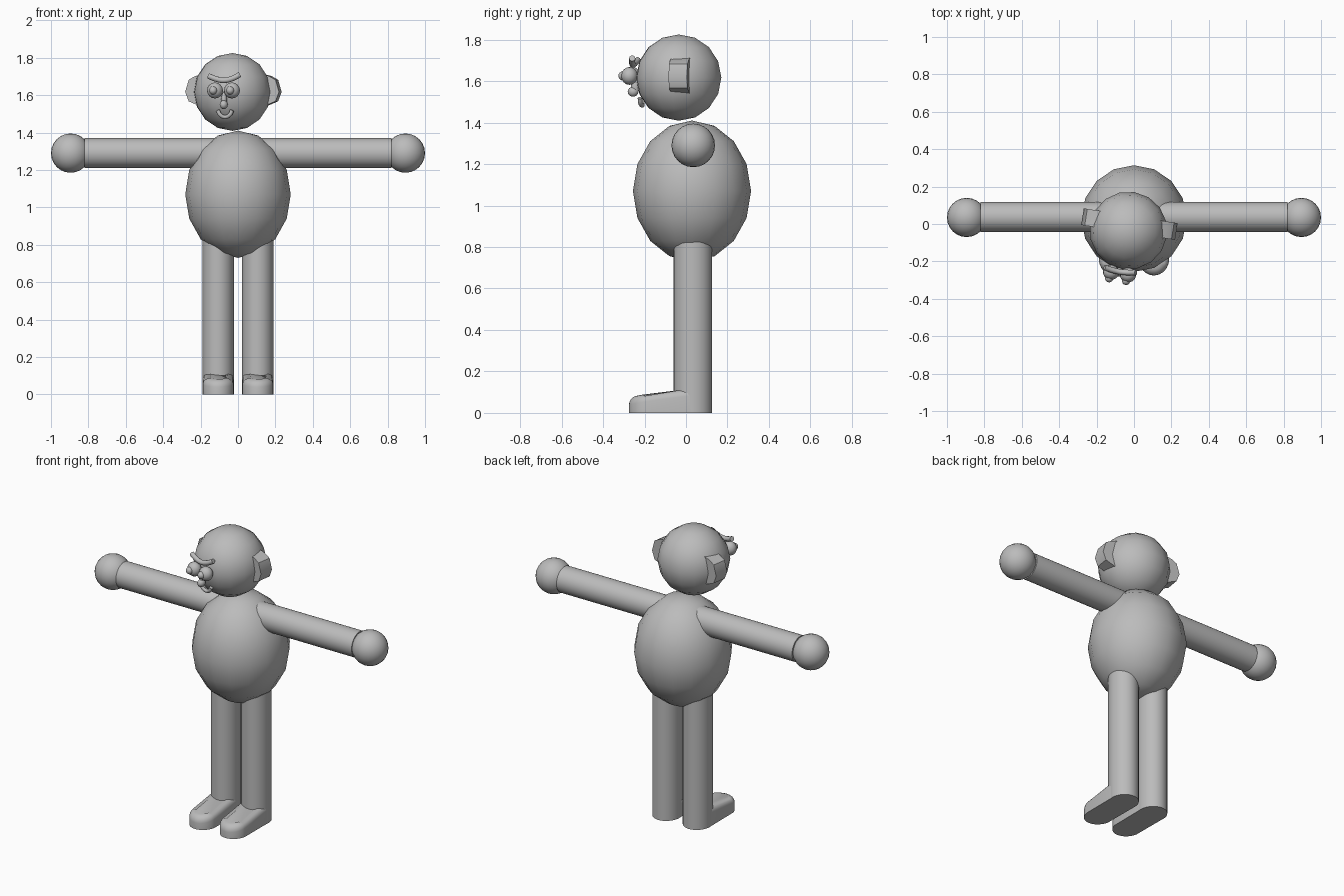
import bpy, bmesh, math
from mathutils import Matrix, Vector

cube = bpy.data.objects.get("Cube")
if cube:
    bpy.data.objects.remove(cube, do_unlink=True)

# One plain colour for the whole figure
GREY = (0.5, 0.5, 0.5, 1)
grey = bpy.data.materials.new("plain grey")
grey.use_nodes = True
grey.diffuse_color = GREY
grey.node_tree.nodes["Principled BSDF"].inputs["Base Color"].default_value = GREY

HEAD = Vector((-0.03, -0.035, 1.617))
HEAD_FRAME = Matrix.Translation(HEAD) @ Matrix.Rotation(math.radians(-9), 4, 'Z')


def finish(bm, name, matrix=Matrix(), angle=60):
    bmesh.ops.recalc_face_normals(bm, faces=bm.faces)
    mesh = bpy.data.meshes.new(name)
    bm.to_mesh(mesh)
    bm.free()
    mesh.materials.append(grey)
    mesh.shade_smooth()
    mesh.set_sharp_from_angle(angle=math.radians(angle))
    ob = bpy.data.objects.new(name, mesh)
    ob.matrix_world = matrix
    bpy.context.collection.objects.link(ob)
    return ob


def ball(name, centre, radii, segs=16, frame=Matrix()):
    bm = bmesh.new()
    bmesh.ops.create_uvsphere(bm, u_segments=segs, v_segments=segs // 2, radius=1)
    bmesh.ops.scale(bm, vec=radii, verts=bm.verts)
    return finish(bm, name, frame @ Matrix.Translation(centre))


def prism(outline, depth):
    """Extrude a flat outline along depth and return the bmesh."""
    bm = bmesh.new()
    face = bm.faces.new([bm.verts.new(p) for p in outline])
    ext = bmesh.ops.extrude_face_region(bm, geom=[face])
    new = [v for v in ext["geom"] if isinstance(v, bmesh.types.BMVert)]
    bmesh.ops.translate(bm, vec=depth, verts=new)
    return bm


def tube(name, points, radius):
    """Round smooth tube through points given in the head's frame."""
    curve = bpy.data.curves.new(name, 'CURVE')
    curve.dimensions = '3D'
    curve.bevel_depth = radius
    curve.bevel_resolution = 3
    curve.use_fill_caps = True
    curve.resolution_u = 8
    spline = curve.splines.new('BEZIER')
    spline.bezier_points.add(len(points) - 1)
    for bp, p in zip(spline.bezier_points, points):
        bp.co = p
        bp.handle_left_type = bp.handle_right_type = 'AUTO'
    curve.materials.append(grey)
    ob = bpy.data.objects.new(name, curve)
    ob.matrix_world = HEAD_FRAME
    bpy.context.collection.objects.link(ob)


# Body and head
ball("body", (0, 0.029, 1.07), (0.282, 0.285, 0.34))
ball("head", (0, 0, 0), (0.208, 0.208, 0.208), frame=HEAD_FRAME)

for side, s in (("left", 1), ("right", -1)):
    # Arm
    bm = bmesh.new()
    bmesh.ops.create_cone(bm, cap_ends=True, segments=32, radius1=0.08, radius2=0.08, depth=0.72)
    finish(bm, side + "_arm", Matrix.Translation((s * 0.46, 0.037, 1.29)) @ Matrix.Rotation(math.pi / 2, 4, 'Y'))
    ball(side + "_hand", (s * 0.895, 0.035, 1.29), (0.105, 0.105, 0.105), 24)

    # Leg
    bm = bmesh.new()
    bmesh.ops.create_cone(bm, cap_ends=True, segments=32, radius1=0.084, radius2=0.084, depth=0.85)
    bmesh.ops.scale(bm, vec=(1, 1.1, 1), verts=bm.verts)
    finish(bm, side + "_leg", Matrix.Translation((s * 0.106, 0.033, 0.425)))

    # Foot: round-ended plan with a top that slopes down to the toe
    plan = []
    for i in range(32):
        a = 2 * math.pi * i / 32
        y = 0.092 * math.sin(a)
        plan.append((0.083 * math.cos(a), y + (0.033 if y >= 0 else -0.183), 0))
    bm = prism(plan, (0, 0, 0.12))
    top = [v for v in bm.verts if v.co.z > 0.1]
    for v in top:
        v.co.z -= max(0, -0.05 - v.co.y) * 0.2
    rim = [e for e in bm.edges if all(v in top for v in e.verts)]
    bmesh.ops.bevel(bm, geom=rim, offset=0.035, segments=4, profile=0.5, affect='EDGES')
    finish(bm, side + "_foot", Matrix.Translation((s * 0.106, 0, 0)))

    # Ear: flared block standing off the side of the head
    outline = [(s * x, -0.01, z) for x, z in
               ((0.14, 0.1), (0.2, 0.085), (0.235, 0.065), (0.254, 0.0),
                (0.235, -0.05), (0.2, -0.065), (0.14, -0.09))]
    bm = prism(outline, (0, 0.09, 0))
    finish(bm, side + "_ear", HEAD_FRAME, 40)

    # Eye and pupil
    x = -0.011 + s * 0.046
    ball(side + "_eye", (x, -0.235, 0.008), (0.043, 0.04, 0.043), frame=HEAD_FRAME)
    ball(side + "_pupil", (x - 0.005, -0.268, 0.008), (0.022, 0.022, 0.022), frame=HEAD_FRAME)

# Joined eyebrows, nose and smile
tube("eyebrows", [(-0.095, -0.215, 0.085), (-0.055, -0.222, 0.07), (-0.011, -0.225, 0.062),
                  (0.035, -0.222, 0.072), (0.075, -0.215, 0.093)], 0.015)
ball("nose_bridge", (-0.011, -0.215, -0.045), (0.016, 0.02, 0.045), frame=HEAD_FRAME)
ball("nose_tip", (-0.011, -0.225, -0.068), (0.022, 0.026, 0.024), frame=HEAD_FRAME)
tube("mouth", [(-0.05, -0.185, -0.098), (-0.037, -0.185, -0.122), (-0.011, -0.18, -0.134),
               (0.015, -0.185, -0.122), (0.028, -0.185, -0.098)], 0.011)
